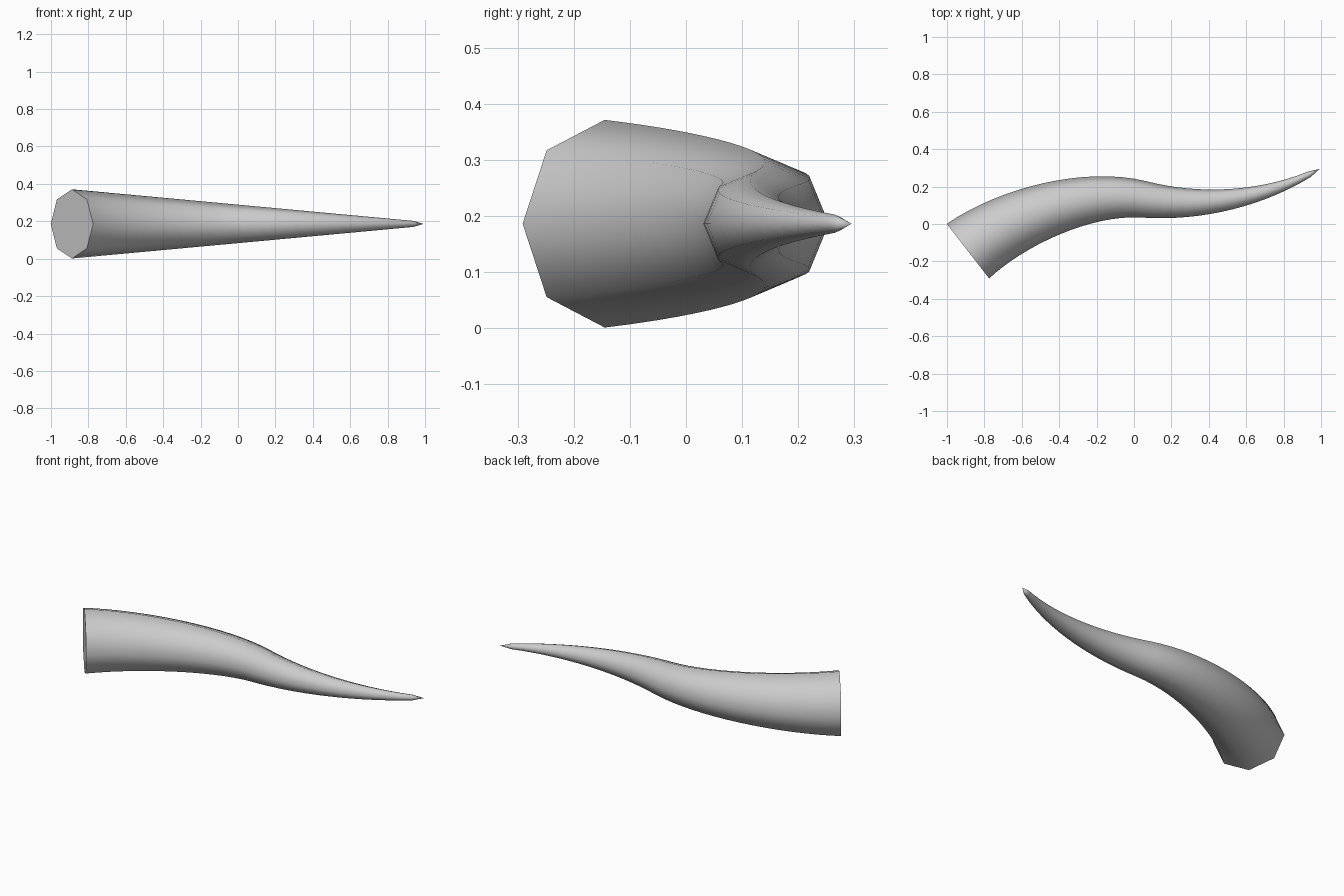
import bpy, bmesh, math
from mathutils import Vector
from mathutils.geometry import interpolate_bezier

if "Cube" in bpy.data.objects:
    bpy.data.objects.remove(bpy.data.objects["Cube"])

SIDES, MID_Z = 8, 0.186

# S-shaped centre line made of two bezier spans
spans = [
    [(-0.888, -0.145), (-0.65, 0.04), (-0.25, 0.18), (0.05, 0.132)],
    [(0.05, 0.132), (0.35, 0.084), (0.70, 0.13), (0.993, 0.295)],
]
path = []
for span in spans:
    pts = interpolate_bezier(*[Vector((x, y, MID_Z)) for x, y in span], 17)
    path += pts if not path else pts[1:]

# Tapering octagonal rings, square to the path
bm = bmesh.new()
rings = []
for i, p in enumerate(path[:-1]):
    if i == 0:
        tangent = Vector((0.79, 0.613, 0))
    else:
        tangent = (path[i + 1] - path[i - 1]).normalized()
    side = Vector((-tangent.y, tangent.x, 0)).normalized()
    r = 0.185 - 0.0925 * (p.x + 0.888)
    ring = []
    for k in range(SIDES):
        a = 2 * math.pi * k / SIDES
        ring.append(bm.verts.new(p + side * r * math.cos(a)
                                 + Vector((0, 0, r * math.sin(a)))))
    rings.append(ring)

for a, b in zip(rings, rings[1:]):
    for k in range(SIDES):
        n = (k + 1) % SIDES
        bm.faces.new((a[k], a[n], b[n], b[k]))

# Flat base cap and pointed tip
bm.faces.new(rings[0])
tip = bm.verts.new(path[-1])
for k in range(SIDES):
    bm.faces.new((rings[-1][k], rings[-1][(k + 1) % SIDES], tip))
bmesh.ops.recalc_face_normals(bm, faces=bm.faces)

mesh = bpy.data.meshes.new("horn")
bm.to_mesh(mesh)
bm.free()
horn = bpy.data.objects.new("horn", mesh)
bpy.context.collection.objects.link(horn)
bpy.context.view_layer.objects.active = horn
horn.select_set(True)
bpy.ops.object.shade_smooth_by_angle(angle=math.radians(60))
